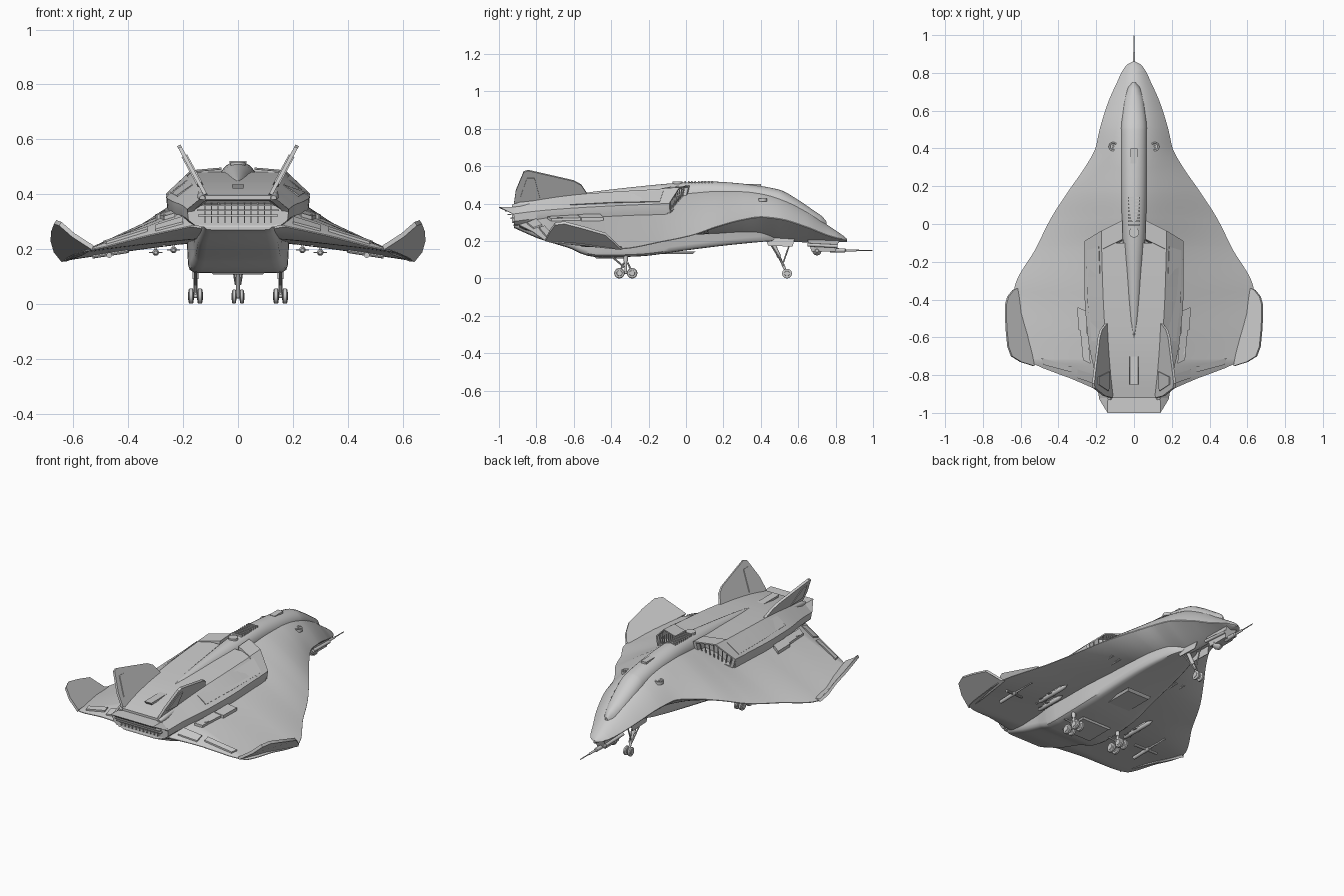
import bpy, bmesh, math
from mathutils import Vector

if "Cube" in bpy.data.objects:
    bpy.data.objects.remove(bpy.data.objects["Cube"])

# ---------- helpers ----------
def build(name, verts, faces, mirror=False, angle=30):
    bm = bmesh.new()
    vs = [bm.verts.new(v) for v in verts]
    for f in faces:
        bm.faces.new([vs[i] for i in f])
    bmesh.ops.recalc_face_normals(bm, faces=bm.faces)
    me = bpy.data.meshes.new(name)
    bm.to_mesh(me)
    bm.free()
    ob = bpy.data.objects.new(name, me)
    bpy.context.collection.objects.link(ob)
    if mirror:
        ob.modifiers.new("mirror", 'MIRROR').use_mirror_merge = False
    bpy.ops.object.select_all(action='DESELECT')
    ob.select_set(True)
    bpy.context.view_layer.objects.active = ob
    bpy.ops.object.shade_smooth_by_angle(angle=math.radians(angle))
    return ob

def loft(name, rings, mirror=False, angle=30):
    n = len(rings[0])
    faces = [(k*n+i, k*n+(i+1) % n, (k+1)*n+(i+1) % n, (k+1)*n+i)
             for k in range(len(rings)-1) for i in range(n)]
    faces += [tuple(range(n)), tuple(range((len(rings)-1)*n, len(rings)*n))]
    return build(name, [p for r in rings for p in r], faces, mirror, angle)

def rod(name, a, b, radii, mirror=False, n=14):
    """Turned part between a and b; radii is a list of (fraction, radius)."""
    a, b = Vector(a), Vector(b)
    d = (b-a).normalized()
    u = d.orthogonal().normalized()
    v = d.cross(u)
    if not isinstance(radii, list):
        radii = [(0, radii), (1, radii)]
    loft(name, [[a+(b-a)*t+(u*math.cos(2*math.pi*i/n)+v*math.sin(2*math.pi*i/n))*r
                 for i in range(n)] for t, r in radii], mirror)

def box(name, c, s, mirror=False, taper=1.0):
    rings = [[(c[0]+i*s[0]/2*k, c[1]+j*s[1]/2*k, c[2]+h*s[2]/2)
              for i, j in ((-1, -1), (1, -1), (1, 1), (-1, 1))] for h, k in ((-1, taper), (1, 1))]
    loft(name, rings, mirror)

def slab(name, pts, off, mirror=True):
    off = Vector(off)
    loft(name, [[Vector(p)-off for p in pts], [Vector(p)+off for p in pts]], mirror)

def table(rows, y):
    """Smooth monotone interpolation of a table whose first column is falling y."""
    k = max(i for i in range(len(rows)-1) if rows[i][0] >= y or i == 0)
    def slope(i, c):
        return (rows[i+1][c]-rows[i][c])/(rows[i+1][0]-rows[i][0])
    def tangent(i, c):
        if i == 0 or i == len(rows)-1:
            return slope(min(i, len(rows)-2), c)
        p, q = slope(i-1, c), slope(i, c)
        return 2*p*q/(p+q) if p*q > 0 else 0
    h = rows[k+1][0]-rows[k][0]
    t = (y-rows[k][0])/h
    return [(2*t**3-3*t*t+1)*rows[k][c]+(t**3-2*t*t+t)*h*tangent(k, c)
            + (3*t*t-2*t**3)*rows[k+1][c]+(t**3-t*t)*h*tangent(k+1, c)
            for c in range(1, len(rows[0]))]

def stations(rows, n):
    ys = {rows[0][0]+(rows[-1][0]-rows[0][0])*i/n for i in range(n+1)} | {r[0] for r in rows}
    return sorted(ys, reverse=True)

# ---------- blended hull and wing: y, half width, edge z, top z, bottom z, roundness ----------
HULL = [(.86, .006, .206, .212, .2, 2), (.845, .035, .21, .225, .199, 2), (.81, .062, .217, .25, .197, 2),
        (.75, .09, .235, .29, .196, 1.9), (.65, .135, .275, .365, .197, 1.9), (.5, .182, .32, .445, .2, 1.8),
        (.4, .205, .33, .472, .21, 1.7), (.3, .26, .315, .485, .22, 1.5), (.17, .35, .28, .488, .23, 1.35),
        (.03, .44, .232, .48, .24, 1.2), (-.12, .515, .2, .46, .24, 1.1), (-.36, .635, .16, .44, .24, 1.05),
        (-.55, .60, .18, .43, .245, 1), (-.72, .56, .194, .41, .25, 1), (-.755, .5, .206, .405, .25, 1),
        (-.82, .33, .25, .39, .255, 1), (-.89, .17, .285, .36, .26, 1)]

def hull_z(x, y, top=True):
    w, e, zt, zb, p = table(HULL, y)
    s = min(1, abs(x)/w)
    return e+(zt-e)*(1-s**p) if top else e-(e-zb)*(1-s**1.25)

N = 24
rings = []
for y in stations(HULL, 70):
    w = table(HULL, y)[0]
    xs = [w*math.sin(math.pi/2*i/N) for i in range(-N, N+1)]
    rings.append([(x, y, hull_z(x, y)) for x in xs]
                 + [(x, y, hull_z(x, y, False)-.004) for x in xs[::-1]])
loft("hull_and_wings", rings)

# ---------- upturned wing tips ----------
slab("winglet", [(.62, -.34, .162), (.64, -.35, .16), (.668, -.385, .195), (.68, -.43, .237), (.677, -.55, .272),
                 (.667, -.65, .298), (.648, -.70, .292), (.60, -.73, .25), (.53, -.752, .205), (.56, -.6, .185)],
     (-.004, 0, .007))

# ---------- dorsal spine and cockpit ----------
SPINE = [(.75, .012, .305), (.73, .032, .33), (.68, .05, .365), (.6, .062, .42), (.5, .07, .474),
         (.3, .07, .507), (.13, .068, .518), (-.05, .062, .51), (-.25, .05, .492), (-.5, .035, .463), (-.62, .008, .445)]
rings = []
for y in stations(SPINE, 40):
    w, z = table(SPINE, y)
    rings.append([(w*math.cos(a), y, z-.075+.075*math.copysign(abs(math.sin(a))**.8, math.sin(a)))
                  for a in [2*math.pi*i/28 for i in range(28)]])
loft("cockpit_spine", rings)

# ---------- engine housing on the back: y, top half width, top z, chine half width, chine z ----------
HOUSING = [(-.1, .172, .48, .26, .40), (-.35, .165, .466, .262, .39), (-.62, .15, .445, .242, .375),
           (-.8, .135, .42, .205, .36), (-.92, .125, .395, .185, .345)]
rings = []
for y in stations(HOUSING, 20):
    a, zt, b, zc = table(HOUSING, y)
    half = [(a, zt), (b, zc), (b-.004, zc-.04), (b-.03, .285)]
    rings.append([(x, y, z) for x, z in half]+[(-x, y, z) for x, z in half[::-1]])
loft("engine_housing", rings)

# ---------- air intakes with slats ----------
lip = [Vector(p) for p in ((.06, .02, .497), (.172, -.035, .487), (.262, -.09, .402), (.25, -.085, .35), (.07, .0, .41))]
mid = sum(lip, Vector())/5
back = Vector((0, -.1, -.006))
inner = [mid+(p-mid)*.86 for p in lip]
loft("air_intake", [[p+back for p in lip], lip, inner, [p+Vector((0, -.07, 0)) for p in inner]], True)
for i in range(8):
    t = (i+.5)/8
    a, b = inner[0].lerp(inner[2], t), inner[4].lerp(inner[3], t)
    a.z += .03*math.sin(math.pi*t)
    rod("intake_slat", a+Vector((0, -.015, 0)), b+Vector((0, -.015, 0)), .0035, True, 6)

# ---------- rear nozzle with slats ----------
half = [(.14, .383), (.184, .345), (.184, .325), (.14, .28)]
hexa = half+[(-x, z) for x, z in half[::-1]]
def nozzle_ring(k, push):
    return [(x*k, -1+(.383-z)*.75+max(0, abs(x)-.14)+push, .333+(z-.333)*k) for x, z in hexa]
loft("rear_nozzle", [nozzle_ring(.95, .16), nozzle_ring(1, .05), nozzle_ring(1, 0),
                     nozzle_ring(.86, .004), nozzle_ring(.82, .06)])
for i in range(4):
    z = .303+.019*i
    box("nozzle_slat", (0, -.975+(.383-z)*.75, z), (.31-abs(z-.333)*1.6, .02, .006))
for i in range(-5, 6):
    box("nozzle_post", (i*.024, -.925, .333), (.004, .012, .075))

# ---------- canted tail fins ----------
fin = [(-.52, .44), (-.56, .50), (-.60, .522), (-.80, .568), (-.845, .578), (-.868, .57), (-.91, .47), (-.92, .40), (-.85, .38)]
slab("tail_fin", [(.12+.54*(z-.40), y, z) for y, z in fin], (.006, 0, -.003))
slab("fin_rudder", [(.12+.54*(z-.40), y, z) for y, z in ((-.78, .43), (-.81, .54), (-.85, .54), (-.885, .44))], (.01, 0, -.005))
rod("fin_root_fairing", (.135, -.5, .435), (.13, -.93, .385), [(0, .004), (.2, .016), (.9, .018), (1, .01)], True)

# ---------- belly: y, half width, bottom z ----------
BELLY = [(.5, .03, .203), (.4, .08, .195), (.2, .125, .175), (0, .15, .15), (-.25, .178, .118),
         (-.45, .182, .112), (-.53, .175, .122), (-.62, .16, .16), (-.78, .15, .21), (-.92, .13, .27)]
rings = []
for y in stations(BELLY, 36):
    w, z = table(BELLY, y)
    half = [(w*1.12, .29), (w*1.03, max(z+.06, .24)), (w, z+.03), (w*.97, z+.012), (w*.88, z+.002), (w*.75, z)]
    rings.append([(x, y, h) for x, h in half]+[(-x, y, h) for x, h in half[::-1]])
loft("belly", rings, angle=40)
box("belly_bay_door", (0, -.1, .137), (.16, .3, .012), taper=.9)
box("belly_keel_panel", (0, -.4, .112), (.2, .18, .012), taper=.9)
for x in (.2, .25):
    rod("belly_side_rail", (x, .12, hull_z(x, .12, False)-.002), (x+.02, -.5, hull_z(x+.02, -.5, False)-.002), .008, True, 8)

# ---------- landing gear ----------
def wheel(name, x, y, r, w, mirror=True):
    rod(name, (x-w/2, y, r), (x+w/2, y, r), [(0, r*.5), (.08, r*.55), (.1, r*.85), (.25, r), (.75, r),
                                             (.9, r*.85), (.92, r*.55), (1, r*.5)], mirror, 20)
for y in (-.356, -.288):
    for x in (.139, .171):
        wheel("main_wheel", x, y, .028, .022)
    rod("main_axle", (.13, y, .028), (.18, y, .028), .007, True)
    rod("main_brace", (.155, y, .03), (.155, -.322+(y+.322)*.3, .085), .005, True, 8)
rod("main_bogie", (.155, -.36, .032), (.155, -.284, .032), .008, True)
rod("main_strut", (.155, -.322, .03), (.155, -.322, .15), [(0, .007), (.5, .007), (.5, .011), (1, .011)], True)
rod("main_drag_link", (.155, -.33, .06), (.155, -.4, .12), .005, True, 8)
wheel("nose_wheel", .014, .54, .026, .018)
rod("nose_axle", (-.02, .54, .026), (.02, .54, .026), .006)
rod("nose_strut", (0, .54, .026), (0, .45, .22), [(0, .007), (.45, .007), (.45, .011), (1, .011)])
rod("nose_brace", (.008, .525, .07), (.03, .43, .215), .004, True, 8)
rod("nose_rear_link", (0, .52, .085), (0, .56, .2), .004, n=8)
slab("nose_gear_door", [(.04, .42, .22), (.04, .58, .21), (.046, .57, .17), (.046, .44, .175)], (.002, 0, 0))

# ---------- chin sensor and nose probe ----------
box("chin_housing", (0, .735, .175), (.07, .17, .06), taper=.75)
rod("chin_sensor_ball", (-.03, .70, .148), (.03, .70, .148), [(0, .008), (.2, .02), (.5, .025), (.8, .02), (1, .008)])
rod("chin_side_tube", (.04, .65, .18), (.035, .81, .172), .009, True)
rod("nose_probe", (0, .77, .15), (0, 1, .15), [(0, .012), (.35, .011), (.37, .006), (.6, .006), (.62, .0035), (.97, .0025), (1, .001)])

# ---------- under-wing stores ----------
for x, y, l in ((.30, -.32, .24), (.235, -.42, .2)):
    z = hull_z(x, y, False)-.022
    rod("underwing_pod", (x, y-l/2, z), (x, y+l/2, z), [(0, .006), (.06, .012), (.85, .012), (1, .002)], True)
    box("pod_pylon", (x, y, z+.014), (.008, l*.5, .028), True)
    for k in (-.4, -.1):
        slab("pod_fin", [(x-.024, y+l*k, z), (x+.024, y+l*k, z), (x+.016, y+l*k+.025, z), (x-.016, y+l*k+.025, z)], (0, 0, .0015))
z = hull_z(.47, -.45, False)-.006
rod("underwing_crossbar", (.40, -.47, hull_z(.40, -.47, False)-.008), (.53, -.44, hull_z(.53, -.44, False)-.008), .007, True, 8)
rod("underwing_gun", (.47, -.56, z-.006), (.47, -.3, z), [(0, .01), (.5, .01), (.5, .005), (1, .005)], True)

# ---------- panels lying on the upper surface ----------
def patch(name, pts, h):
    slab(name, [(x, y, hull_z(x, y)+.002) for x, y in pts], (0, 0, h))
patch("wing_flap", [(.33, -.755), (.33, -.785), (.48, -.745), (.49, -.71)], .007)
patch("inner_flap", [(.2, -.8), (.2, -.85), (.3, -.815), (.3, -.77)], .006)
patch("wing_equipment_bump", [(.255, -.46), (.30, -.44), (.295, -.56), (.25, -.58)], .016)
patch("wing_rear_bump", [(.245, -.58), (.285, -.56), (.27, -.72), (.23, -.74)], .012)
for x, y in ((.11, .41), (.25, -.67)):
    z = hull_z(x, y)
    rod("round_vent", (x, y, z-.01), (x, y, z+.008), [(0, .024), (1, .024), (1, .017), (.6, .015), (.6, .005), (.9, .004)], True, 20)
for i in range(9):
    box("spine_grille_bar", (0, .14-i*.018, .515), (.062, .008, .012))
rod("spine_round_cap", (0, -.045, .49), (0, -.045, .517), .027, n=20)
box("cockpit_hatch", (0, .36, .5), (.035, .08, .012))
box("tail_vent", (0, -.76, .428), (.045, .18, .014), taper=.9)
slab("housing_side_panel", [(.185, -.12, .47), (.25, -.14, .41), (.245, -.4, .405), (.222, -.62, .393), (.165, -.62, .433)], (.002, 0, .002))
